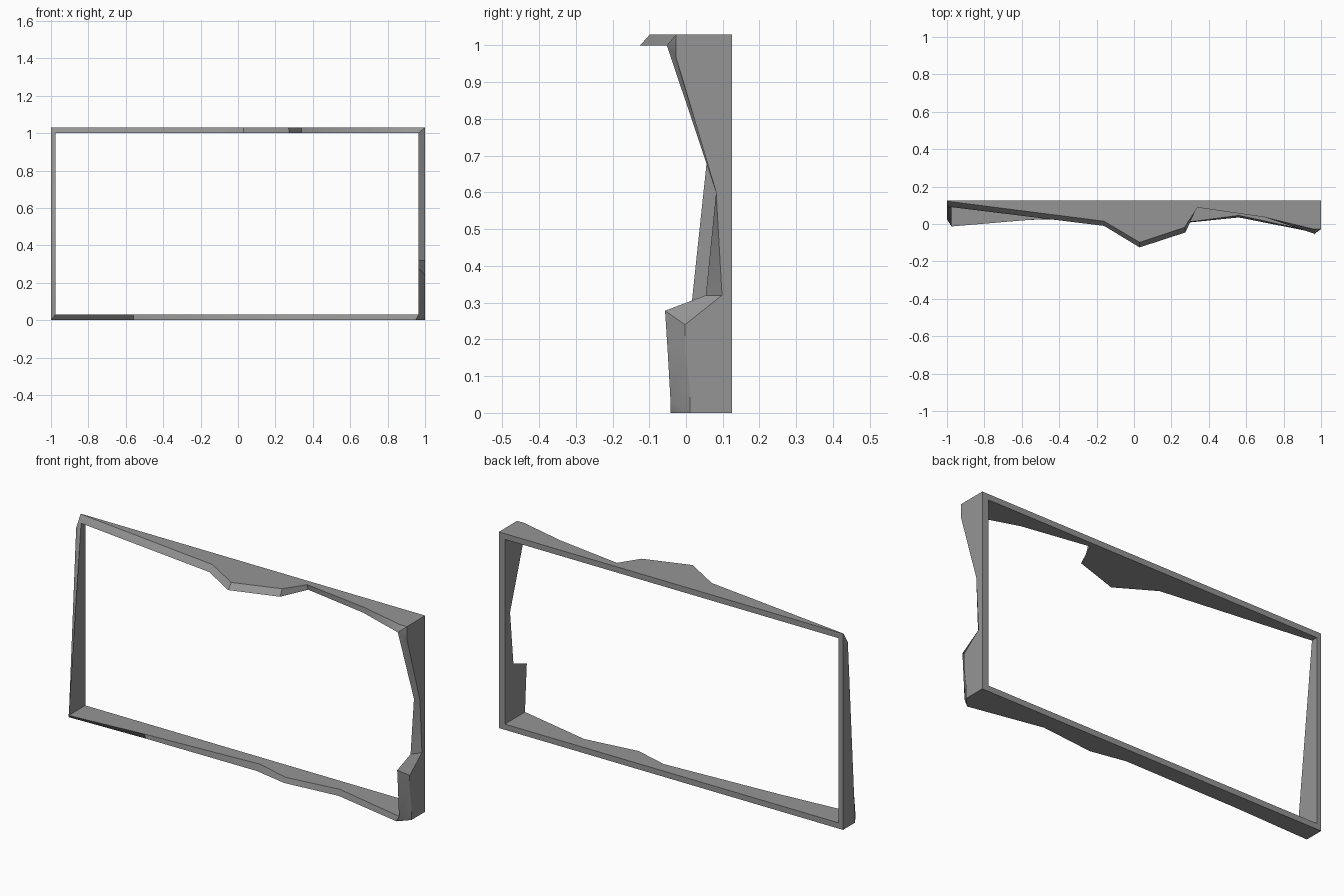
import bpy, bmesh, math

if "Cube" in bpy.data.objects:
    bpy.data.objects.remove(bpy.data.objects["Cube"])

BACK = 0.125                    # flat rear plane
X0, X1, Z0, Z1 = -1.0, 1.0, 0.0, 1.03         # outer rectangle
IX0, IX1, IZ0, IZ1 = -0.975, 0.965, 0.03, 1.0  # opening

# Front edge of each bar: (outer position, outer y, inner position, inner y)
top = [(-1, .122, IX0, .09), (-.16, .015, -.16, -.01), (.03, -.098, .03, -.125),
       (.27, -.018, .275, -.045), (.34, .088, .34, .097), (.7, .036, .7, .036),
       (.96, -.027, IX1, -.052), (1, -.027, IX1, -.052)]
right = [(.967, -.027, IZ1, -.052), (.6, .082, .6, .082), (.32, .098, .32, .054),
         (.24, -.003, .278, -.057), (.17, -.003, .17, -.05),
         (.07, .011, IZ0, -.042), (0, .011, IZ0, -.042)]
bottom = [(.95, -.042, IX1, -.042), (.56, .035, .56, .046), (.265, .005, .27, .008),
          (.08, .041, .087, .06), (-.56, .037, -.56, .022), (-1, .024, IX0, -.013)]
left = [(.97, .085, IZ1, .09)]

# Stations run clockwise around the frame: outer point, inner point
stations = [((o, oy, Z1), (i, iy, IZ1)) for o, oy, i, iy in top]
stations += [((X1, oy, o), (IX1, iy, i)) for o, oy, i, iy in right]
stations += [((o, oy, Z0), (i, iy, IZ0)) for o, oy, i, iy in bottom]
stations += [((X0, oy, o), (IX0, iy, i)) for o, oy, i, iy in left]

# Sweep a four-sided section around the ring
bm = bmesh.new()
rings = []
for outer, inner in stations:
    section = [outer, inner, (inner[0], BACK, inner[2]), (outer[0], BACK, outer[2])]
    rings.append([bm.verts.new(p) for p in section])
for k, a in enumerate(rings):
    b = rings[(k + 1) % len(rings)]
    for j in range(4):
        n = (j + 1) % 4
        bm.faces.new((a[j], a[n], b[n], b[j]))
bmesh.ops.remove_doubles(bm, verts=bm.verts, dist=0.0005)
bmesh.ops.recalc_face_normals(bm, faces=bm.faces)

mesh = bpy.data.meshes.new("frame")
bm.to_mesh(mesh)
bm.free()
frame = bpy.data.objects.new("frame", mesh)
bpy.context.collection.objects.link(frame)

# Plain grey
grey = bpy.data.materials.new("grey")
grey.diffuse_color = (0.3, 0.3, 0.3, 1)
grey.use_nodes = True
grey.node_tree.nodes["Principled BSDF"].inputs["Base Color"].default_value = grey.diffuse_color
mesh.materials.append(grey)

bpy.context.view_layer.objects.active = frame
frame.select_set(True)
bpy.ops.object.shade_smooth_by_angle(angle=math.radians(30))
